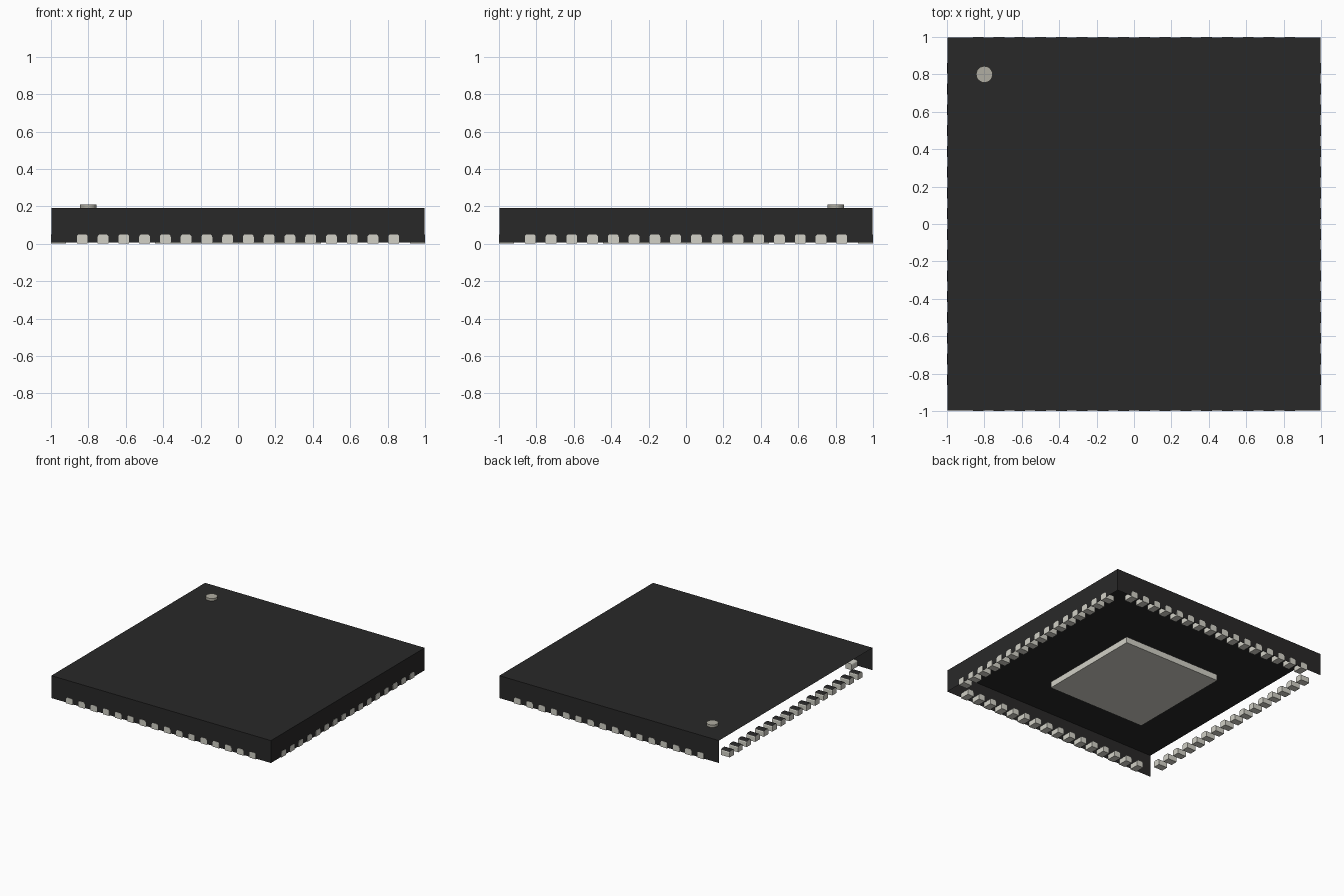
import bpy, bmesh, math
from mathutils import Matrix

cube = bpy.data.objects.get("Cube")
if cube:
    bpy.data.objects.remove(cube, do_unlink=True)


def material(name, rgb):
    m = bpy.data.materials.new(name)
    m.use_nodes = True
    m.diffuse_color = (*rgb, 1)
    bsdf = next(n for n in m.node_tree.nodes if n.type == 'BSDF_PRINCIPLED')
    bsdf.inputs["Base Color"].default_value = (*rgb, 1)
    return m


BLACK = material("black_plastic", (0.022, 0.0215, 0.0215))
METAL = material("tin_metal", (0.645, 0.638, 0.572))
LABEL = material("marker_grey", (0.435, 0.42, 0.36))


def finish(bm, name, *mats):
    mesh = bpy.data.meshes.new(name)
    bm.normal_update()
    bm.to_mesh(mesh)
    bm.free()
    obj = bpy.data.objects.new(name, mesh)
    bpy.context.collection.objects.link(obj)
    for m in mats:
        mesh.materials.append(m)
    return obj


def add_box(bm, lo, hi):
    size = [h - l for l, h in zip(lo, hi)]
    mid = [(h + l) / 2 for l, h in zip(lo, hi)]
    mat = Matrix.Translation(mid) @ Matrix.Diagonal((*size, 1))
    return bmesh.ops.create_cube(bm, size=1, matrix=mat)


# Thin shell body, open underneath and on the -x side
bm = bmesh.new()
add_box(bm, (-0.998, -0.998, 0.006), (0.998, 0.998, 0.19))
bm.normal_update()
open_faces = [f for f in bm.faces if f.normal.z < -0.5 or f.normal.x < -0.5]
bmesh.ops.delete(bm, geom=open_faces, context='FACES')
finish(bm, "body_shell", BLACK)

# Corner marker on top
bm = bmesh.new()
bmesh.ops.create_cone(bm, cap_ends=True, segments=24, radius1=0.044, radius2=0.044,
                      depth=0.02, matrix=Matrix.Translation((-0.8, 0.8, 0.2)))
finish(bm, "corner_marker", LABEL)

# Central heat pad underneath
bm = bmesh.new()
add_box(bm, (-0.445, -0.445, 0.0), (0.445, 0.445, 0.05))
finish(bm, "heat_pad", METAL)

# Contact cross-section: flat base, rounded upper corners
HALF, TOP, R, DEPTH = 0.029, 0.05, 0.014, 0.08
profile = [(-HALF, 0), (HALF, 0)]
for side in (1, -1):
    for i in range(4):
        t = math.radians(30 * i if side == 1 else 90 - 30 * i)
        profile.append((side * (HALF - R + R * math.cos(t)), TOP - R + R * math.sin(t)))


def contact_row(name, angle, dark_tops):
    bm = bmesh.new()
    for n in range(16):
        x = (n - 7.5) * 0.111
        face = bm.faces.new([bm.verts.new((x + px, -1, pz)) for px, pz in profile])
        ext = bmesh.ops.extrude_face_region(bm, geom=[face], use_keep_orig=True)
        moved = [v for v in ext["geom"] if isinstance(v, bmesh.types.BMVert)]
        bmesh.ops.translate(bm, verts=moved, vec=(0, DEPTH, 0))
    bmesh.ops.recalc_face_normals(bm, faces=bm.faces)
    if dark_tops:
        for f in bm.faces:
            f.material_index = int(f.normal.z > 0.6)
    bmesh.ops.rotate(bm, verts=bm.verts, cent=(0, 0, 0),
                     matrix=Matrix.Rotation(angle, 3, 'Z'))
    finish(bm, name, METAL, BLACK)


# Sixteen contacts along each edge
for k, name in enumerate(("front", "left", "back", "right")):
    contact_row(name + "_contacts", k * math.pi / 2, name == "right")
